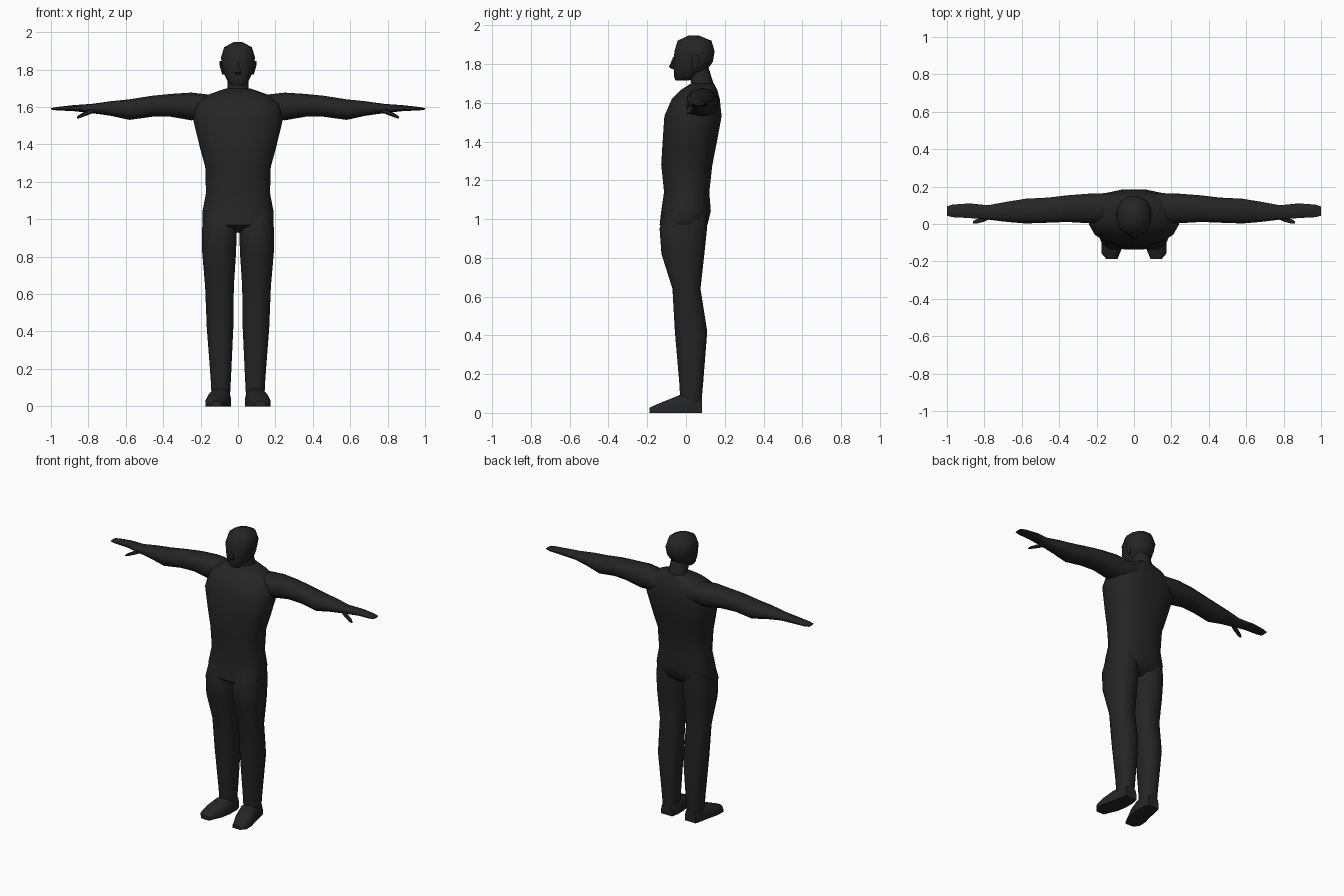
import bpy, bmesh, math

dark = bpy.data.materials.new("charcoal")
dark.diffuse_color = (0.018, 0.018, 0.018, 1)


def loft(name, axis, rings, n=12, power=0.85, side=1, floor=None):
    """Skin rings (position, centre u, centre v, radius u, radius v) along an axis.
    u, v are the two other axes in x, y, z order; side=-1 mirrors in x."""
    bm = bmesh.new()
    loops = []
    for p, cu, cv, ru, rv in rings:
        loop = []
        for i in range(n):
            a = 2 * math.pi * (i + 0.5) / n
            c, s = math.cos(a), math.sin(a)
            co = [cu + ru * math.copysign(abs(c) ** power, c),
                  cv + rv * math.copysign(abs(s) ** power, s)]
            co.insert("xyz".index(axis), p)
            if floor is not None:
                co[2] = max(co[2], floor)
            loop.append(bm.verts.new((co[0] * side, co[1], co[2])))
        loops.append(loop)
    for a, b in zip(loops, loops[1:]):
        for i in range(n):
            j = (i + 1) % n
            bm.faces.new((a[i], a[j], b[j], b[i]))
    bm.faces.new(loops[0])
    bm.faces.new(loops[-1])
    bmesh.ops.remove_doubles(bm, verts=bm.verts, dist=0.0005)
    bmesh.ops.recalc_face_normals(bm, faces=bm.faces)
    mesh = bpy.data.meshes.new(name)
    bm.to_mesh(mesh)
    bm.free()
    mesh.materials.append(dark)
    ob = bpy.data.objects.new(name, mesh)
    bpy.context.collection.objects.link(ob)
    bpy.ops.object.select_all(action='DESELECT')
    ob.select_set(True)
    bpy.context.view_layer.objects.active = ob
    bpy.ops.object.shade_smooth_by_angle(angle=math.radians(50))
    return ob


def upright(rows):
    """Rows of (z, centre x, half width, front y, back y) as loft rings."""
    return [(z, cx, (f + b) / 2, w, (b - f) / 2) for z, cx, w, f, b in rows]


# Torso from crotch to collar
loft("torso", "z", upright([
    (0.93, 0, 0.150, -0.08, 0.06),
    (0.97, 0, 0.194, -0.138, 0.112),
    (1.04, 0, 0.193, -0.130, 0.130),
    (1.14, 0, 0.174, -0.115, 0.122),
    (1.28, 0, 0.178, -0.130, 0.138),
    (1.38, 0, 0.206, -0.124, 0.158),
    (1.53, 0, 0.243, -0.114, 0.186),
    (1.62, 0, 0.225, -0.075, 0.176),
    (1.665, 0, 0.165, -0.03, 0.163),
    (1.70, 0, 0.065, 0.025, 0.145)]), n=16, power=0.8)

# Neck and head
loft("neck", "z", upright([
    (1.62, 0, 0.075, -0.01, 0.165),
    (1.69, 0, 0.060, 0.030, 0.145),
    (1.80, 0, 0.056, 0.000, 0.110)]), n=10)
loft("head", "z", upright([
    (1.715, 0, 0.035, -0.055, 0.015),
    (1.735, 0, 0.056, -0.064, 0.060),
    (1.775, 0, 0.076, -0.066, 0.115),
    (1.81, 0, 0.086, -0.066, 0.141),
    (1.865, 0, 0.094, -0.063, 0.151),
    (1.92, 0, 0.076, -0.046, 0.134),
    (1.948, 0, 0.022, 0.015, 0.065)]), n=12)
loft("nose", "z", upright([
    (1.775, 0, 0.016, -0.074, -0.04),
    (1.785, 0, 0.017, -0.088, -0.04),
    (1.835, 0, 0.008, -0.066, -0.04)]), n=6)

for side, label in ((1, "left"), (-1, "right")):
    # Ear
    loft(label + "_ear", "z", upright([
        (1.775, 0.078, 0.008, 0.035, 0.055),
        (1.82, 0.089, 0.010, 0.030, 0.070),
        (1.845, 0.091, 0.008, 0.035, 0.070)]), n=6, side=side)
    # Arm, tapering into a flat hand
    loft(label + "_arm", "x", [
        (0.10, 0.090, 1.600, 0.080, 0.060),
        (0.25, 0.083, 1.603, 0.082, 0.074),
        (0.36, 0.082, 1.609, 0.074, 0.061),
        (0.46, 0.074, 1.604, 0.070, 0.056),
        (0.58, 0.069, 1.586, 0.069, 0.055),
        (0.68, 0.065, 1.592, 0.056, 0.039),
        (0.78, 0.062, 1.592, 0.040, 0.025),
        (0.88, 0.071, 1.594, 0.041, 0.016),
        (0.97, 0.070, 1.591, 0.035, 0.009),
        (1.00, 0.069, 1.590, 0.026, 0.004)], n=10, side=side)
    # Thumb
    loft(label + "_thumb", "x", [
        (0.755, 0.045, 1.588, 0.012, 0.012),
        (0.80, 0.026, 1.572, 0.015, 0.014),
        (0.845, 0.013, 1.551, 0.013, 0.010),
        (0.862, 0.008, 1.543, 0.007, 0.005)], n=6, side=side)
    # Leg from hip to ankle
    loft(label + "_leg", "z", upright([
        (1.05, 0.100, 0.080, -0.11, 0.11),
        (0.95, 0.099, 0.096, -0.140, 0.112),
        (0.82, 0.101, 0.093, -0.130, 0.098),
        (0.64, 0.099, 0.079, -0.072, 0.077),
        (0.42, 0.096, 0.073, -0.060, 0.112),
        (0.15, 0.092, 0.056, -0.036, 0.090),
        (0.04, 0.092, 0.050, -0.030, 0.080)]), n=12, side=side)
    # Foot, flat underneath and turned slightly outward
    loft(label + "_foot", "y", [
        (0.082, 0.090, 0, 0.042, 0.08),
        (0.040, 0.090, 0, 0.053, 0.10),
        (-0.03, 0.097, 0, 0.060, 0.095),
        (-0.10, 0.112, 0, 0.063, 0.066),
        (-0.155, 0.125, 0, 0.051, 0.043),
        (-0.188, 0.118, 0, 0.030, 0.028)],
        n=12, power=0.6, side=side, floor=0)
